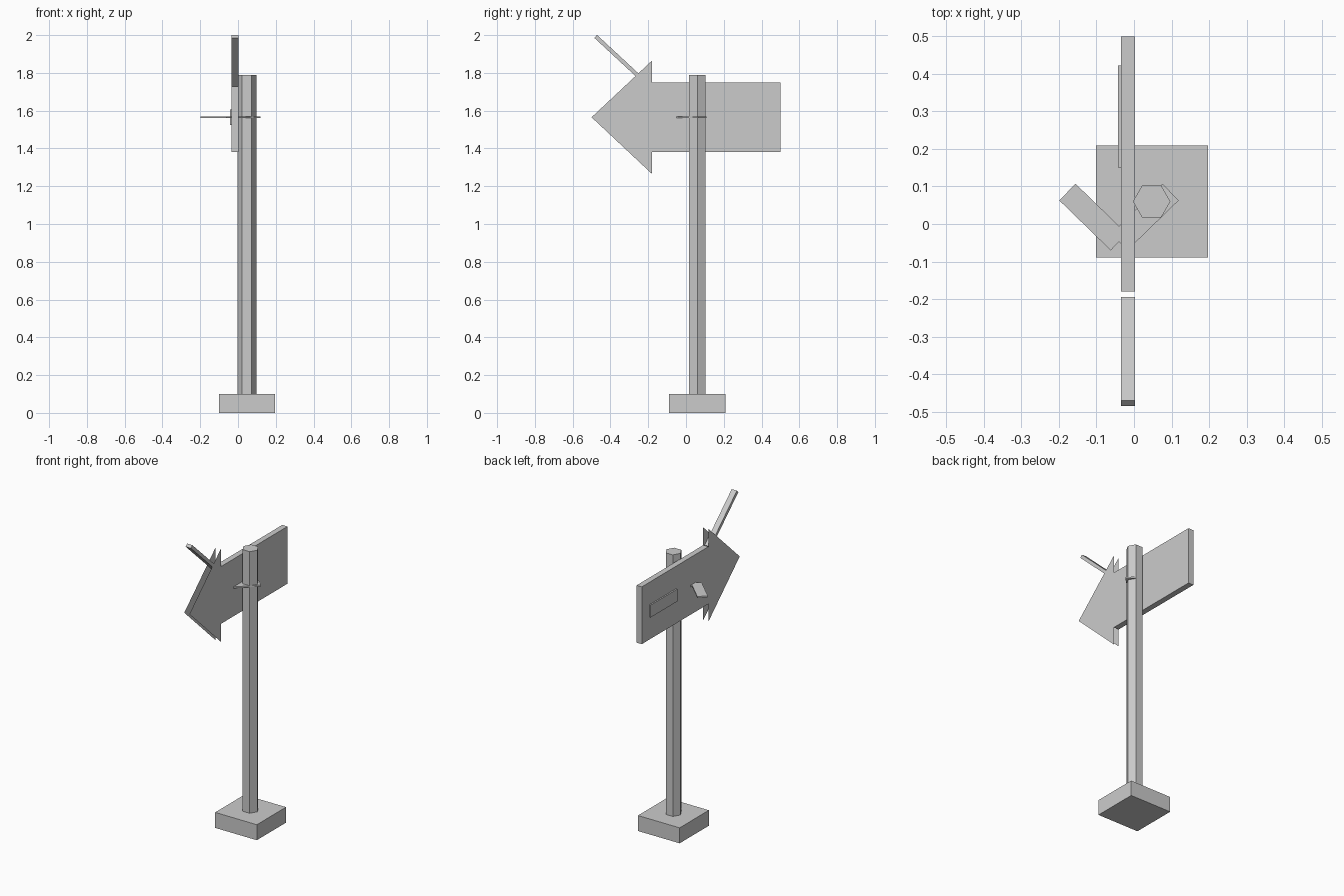
import bpy, bmesh, math
from mathutils import Matrix

if "Cube" in bpy.data.objects:
    bpy.data.objects.remove(bpy.data.objects["Cube"])


def add_mesh(name, bm):
    me = bpy.data.meshes.new(name)
    bm.to_mesh(me)
    bm.free()
    ob = bpy.data.objects.new(name, me)
    bpy.context.collection.objects.link(ob)
    return ob


def box(name, center, size, rot=0.0, axis='Z'):
    bm = bmesh.new()
    bmesh.ops.create_cube(bm, size=1)
    mat = (Matrix.Translation(center) @ Matrix.Rotation(rot, 4, axis)
           @ Matrix.Diagonal((*size, 1)))
    bm.transform(mat)
    return add_mesh(name, bm)


X_BACK, X_FRONT = -0.034, 0.003
X_MID, X_SIZE = (X_BACK + X_FRONT) / 2, X_FRONT - X_BACK

# Square foot
box("base", (0.048, 0.06, 0.05), (0.298, 0.298, 0.1))

# Hexagonal post
bm = bmesh.new()
bmesh.ops.create_cone(bm, cap_ends=True, segments=6, radius1=0.05,
                      radius2=0.05, depth=1.69)
# keep two corners pointing along x
bm.transform(Matrix.Translation((0.047, 0.06, 0.945)) @ Matrix.Rotation(math.radians(90), 4, 'Z'))
add_mesh("post", bm)

# Sign board body
box("sign_board", (X_MID, 0.16, 1.565), (X_SIZE, 0.68, 0.37))

# Open arrow head: one thin triangle on each side of the board
bm = bmesh.new()
head = [(-0.18, 1.265), (-0.18, 1.865), (-0.5, 1.565)]
for x, pts in ((X_FRONT, head[::-1]), (X_BACK, head)):
    bm.faces.new([bm.verts.new((x, y, z)) for y, z in pts])
add_mesh("arrow_head", bm)

# Loose slanted strip above the arrow head
box("slanted_strip", (X_MID, -0.34, 1.865), (X_SIZE, 0.377, 0.021),
    math.atan2(-0.255, 0.275), 'X')

# Two crossed bracket straps behind the board
for name, sx in (("left_strap", -1), ("right_strap", 1)):
    box(name, (-0.04 + sx * 0.069, 0.0185, 1.565), (0.191, 0.062, 0.01),
        sx * math.radians(44.2))

# Raised label plate on the face
box("label_plate", (-0.038, 0.286, 1.565), (0.01, 0.272, 0.08))
